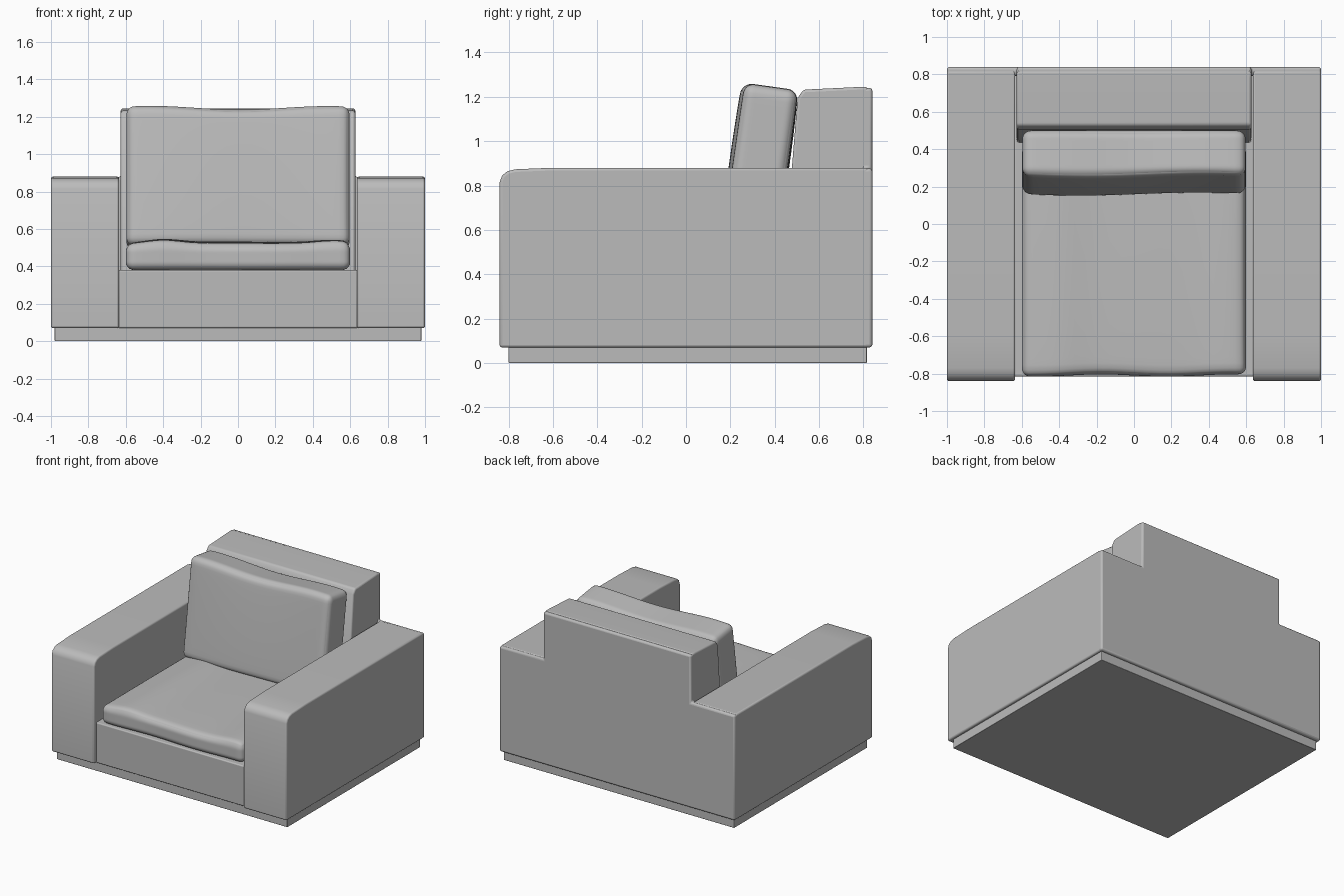
import bpy, bmesh, math
from mathutils import Matrix, Vector

if "Cube" in bpy.data.objects:
    bpy.data.objects.remove(bpy.data.objects["Cube"])

fabric = bpy.data.materials.new("grey_fabric")
fabric.diffuse_color = (0.5, 0.5, 0.5, 1)
fabric.use_nodes = True
fabric.node_tree.nodes["Principled BSDF"].inputs["Base Color"].default_value = fabric.diffuse_color


def finish(name, bm, bevel=0.0):
    bmesh.ops.recalc_face_normals(bm, faces=bm.faces[:])
    mesh = bpy.data.meshes.new(name)
    bm.to_mesh(mesh)
    bm.free()
    mesh.materials.append(fabric)
    obj = bpy.data.objects.new(name, mesh)
    bpy.context.collection.objects.link(obj)
    if bevel:
        mod = obj.modifiers.new("soft_edges", 'BEVEL')
        mod.width, mod.segments = bevel, 3
        mod.limit_method, mod.angle_limit = 'ANGLE', math.radians(40)
    bpy.ops.object.select_all(action='DESELECT')
    obj.select_set(True)
    bpy.context.view_layer.objects.active = obj
    bpy.ops.object.shade_smooth_by_angle(angle=math.radians(35))
    return obj


def prism(name, points, lo, hi, axis, bevel):
    """Extrude a profile along x (points are y, z) or along y (points are x, z)."""
    bm = bmesh.new()
    rings = []
    for t in (lo, hi):
        rings.append([bm.verts.new((t, a, z) if axis == 'x' else (a, t, z))
                      for a, z in points])
    bm.faces.new(rings[0])
    bm.faces.new(rings[1])
    n = len(points)
    for i in range(n):
        j = (i + 1) % n
        bm.faces.new((rings[0][i], rings[0][j], rings[1][j], rings[1][i]))
    return finish(name, bm, bevel)


def rect(a0, a1, z0, z1):
    return [(a0, z0), (a1, z0), (a1, z1), (a0, z1)]


def cushion(name, half, radius, centre, tilt, puff):
    """Rounded box, softened by a puff function and then tilted into place."""
    bm = bmesh.new()
    bmesh.ops.create_cube(bm, size=2)
    bmesh.ops.subdivide_edges(bm, edges=bm.edges[:], cuts=27, use_grid_fill=True)
    place = Matrix.Translation(centre) @ Matrix.Rotation(math.radians(tilt), 4, 'X')
    for v in bm.verts:
        u = Vector([math.sin(c * math.pi / 2) for c in v.co])
        p = Vector([c * h for c, h in zip(u, half)])
        core = Vector([max(-h + radius, min(h - radius, c)) for c, h in zip(p, half)])
        p = core + (p - core).normalized() * radius
        v.co = place @ (p + puff(p, u))
    return finish(name, bm)


def bump(x, mid, width):
    return math.exp(-((x - mid) / width) ** 2)


# Plinth and seat base
prism("plinth", rect(-0.80, 0.815, 0.0, 0.08), -0.98, 0.98, 'x', 0.004)
prism("seat_base", rect(-0.815, 0.80, 0.07, 0.38), -0.64, 0.64, 'x', 0.008)

# Arms with a rounded top front edge
arm = [(-0.84, 0.07), (0.82, 0.07), (0.82, 0.88), (-0.60, 0.88), (-0.77, 0.873),
       (-0.805, 0.864), (-0.829, 0.845), (-0.84, 0.815)]
for side, lo, hi in (("left", -1.0, -0.635), ("right", 0.635, 1.0)):
    prism(side + "_arm", arm, lo, hi, 'x', 0.012)

# Sloped back block
back = [(0.43, 0.30), (0.82, 0.30), (0.82, 1.244), (0.78, 1.244),
        (0.53, 1.232), (0.503, 1.195)]
prism("back_block", back, -0.627, 0.627, 'x', 0.012)

# Stepped panel closing the rear of the arms and back
panel = [(-1.0, 0.07), (1.0, 0.07), (1.0, 0.877), (0.627, 0.877), (0.627, 1.24),
         (-0.627, 1.24), (-0.627, 0.877), (-1.0, 0.877)]
prism("rear_panel", panel, 0.79, 0.84, 'y', 0.014)


# Loose cushions
def seat_puff(p, u):
    inner = max(0, (1 - u.x ** 2) * (1 - u.y ** 2)) ** 0.5
    top = max(0, u.z)
    lift = 0.012 * inner + 0.018 * bump(p.x, -0.40, 0.13) + 0.016 * bump(p.x, 0.52, 0.14)
    return Vector((0, -0.006 * math.sin(9 * p.x) * max(0, -u.y), top * lift))


def back_puff(p, u):
    inner = max(0, (1 - u.x ** 2) * (1 - u.z ** 2)) ** 0.5
    crest = 0.010 * math.cos(p.x * 2 * math.pi / 0.95) * max(0, u.z)
    return Vector((0, 0.010 * inner * u.y + 0.008 * math.sin(5 * p.x) * max(0, -u.y), -crest))


cushion("seat_cushion", (0.60, 0.615, 0.070), 0.045, (0, -0.195, 0.450), 0, seat_puff)
cushion("back_cushion", (0.597, 0.122, 0.372), 0.045, (0, 0.33, 0.868), -8, back_puff)
